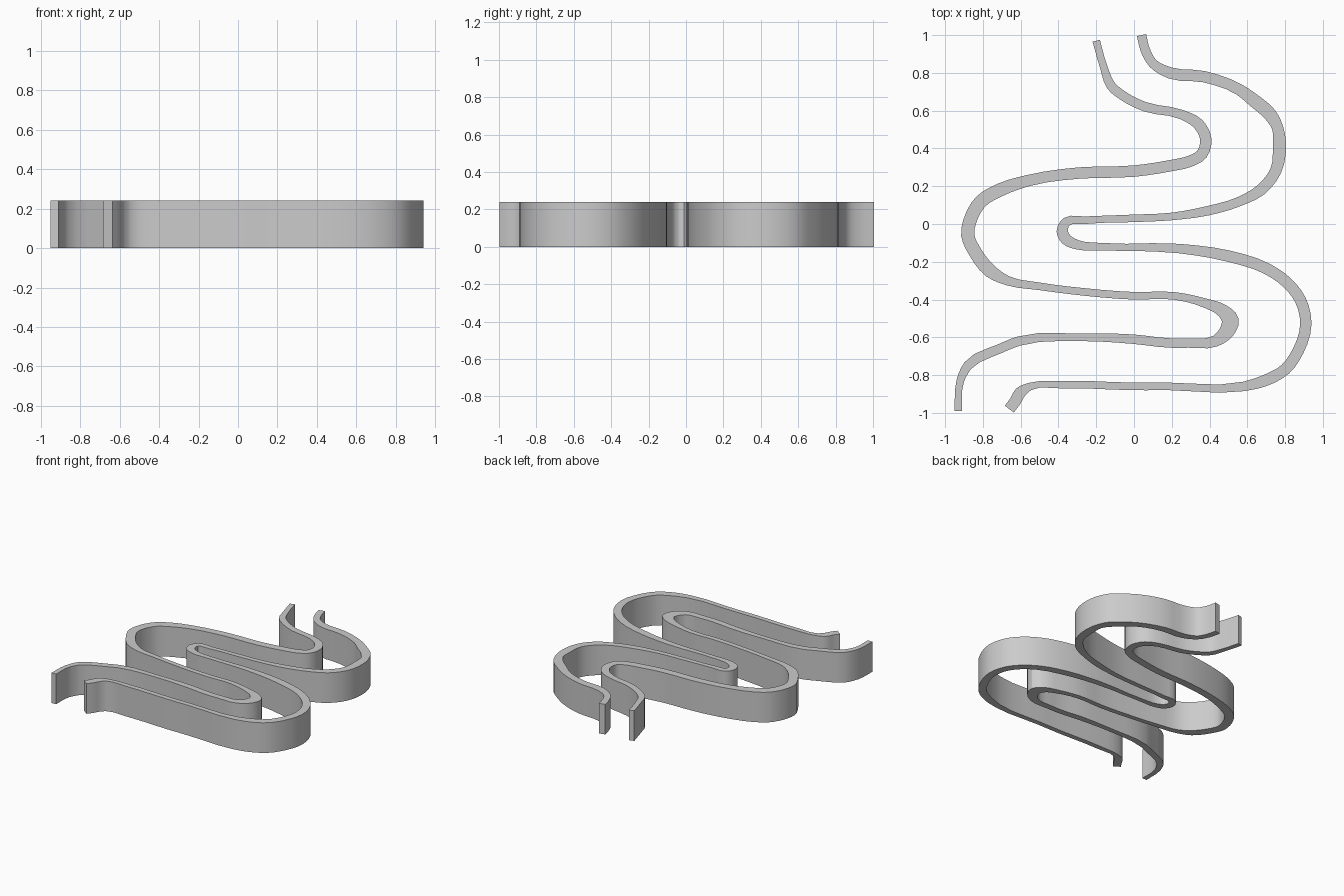
import bpy
import bmesh
from mathutils import Vector

HEIGHT = 0.24
STEPS = 3

default = bpy.data.objects.get("Cube")
if default:
    bpy.data.objects.remove(default, do_unlink=True)


def make_material(name, colour):
    material = bpy.data.materials.new(name)
    material.use_nodes = True
    material.diffuse_color = colour
    material.node_tree.nodes["Principled BSDF"].inputs["Base Color"].default_value = colour
    return material


def smooth_path(points):
    """Hermite curve through (x, y, thickness) points, spaced by chord length."""
    points = [Vector(p) / 100 for p in points]
    spans = [(b.xy - a.xy).length for a, b in zip(points, points[1:])]
    slopes = [(b - a) / s for a, b, s in zip(points, points[1:], spans)]
    tangents = [slopes[0]]
    for before, after, s, t in zip(slopes, slopes[1:], spans, spans[1:]):
        tangents.append((before * t + after * s) / (s + t))
    tangents.append(slopes[-1])
    path = []
    for i, span in enumerate(spans):
        for step in range(STEPS):
            u = step / STEPS
            v = 1 - u
            path.append(points[i] * (1 + 2 * u) * v * v
                        + points[i + 1] * (1 + 2 * v) * u * u
                        + tangents[i] * (span * u * v * v)
                        - tangents[i + 1] * (span * v * u * u))
    path.append(points[-1])
    return path


def build_wall(name, points, material):
    """Flat ribbon of varying thickness, extruded upwards into a wall."""
    path = smooth_path(points)
    bm = bmesh.new()
    rows = []
    for i, point in enumerate(path):
        along = path[min(i + 1, len(path) - 1)].xy - path[max(i - 1, 0)].xy
        side = Vector((-along.y, along.x)).normalized() * (point.z / 2)
        rows.append([bm.verts.new((*(point.xy + side * sign), 0)) for sign in (1, -1)])
    for (a, b), (c, d) in zip(rows, rows[1:]):
        bm.faces.new((a, b, d, c))
    extruded = bmesh.ops.extrude_face_region(bm, geom=bm.faces[:], use_keep_orig=True)
    top = [g for g in extruded["geom"] if isinstance(g, bmesh.types.BMVert)]
    bmesh.ops.translate(bm, verts=top, vec=(0, 0, HEIGHT))
    bmesh.ops.recalc_face_normals(bm, faces=bm.faces[:])
    mesh = bpy.data.meshes.new(name)
    bm.to_mesh(mesh)
    bm.free()
    mesh.materials.append(material)
    wall = bpy.data.objects.new(name, mesh)
    bpy.context.collection.objects.link(wall)
    bpy.ops.object.select_all(action="DESELECT")
    wall.select_set(True)
    bpy.context.view_layer.objects.active = wall
    bpy.ops.object.shade_smooth_by_angle()


# Wall centre lines from back to front: x, y, thickness in hundredths
right_wall = [
    (-20, 97, 4), (-16, 83, 4), (-12, 73, 5), (-6, 68, 5), (6, 62, 5),
    (25, 58, 5), (34, 53, 6), (38, 45, 6), (36, 37, 6), (29, 33, 6),
    (20, 31, 6), (0, 28, 6), (-29, 27, 6), (-56, 23, 6), (-71, 18, 7),
    (-81, 12, 7), (-86, 4, 7), (-88, -6, 7), (-84, -15, 7), (-76, -25, 7),
    (-67, -30, 5), (-50, -33, 4), (-26, -36, 4), (0, -38, 4), (21, -38, 4),
    (38, -42, 5), (47, -46, 7), (51, -51, 9), (49, -57, 8), (43, -62, 6),
    (29, -63, 5), (19, -63, 5), (0, -61, 5), (-29, -60, 4), (-61, -62, 5),
    (-71, -66, 5), (-88, -75, 5), (-92, -83, 4), (-93, -99, 4),
]
left_wall = [
    (4, 100, 5), (6, 92, 5), (10, 85, 5), (19, 80, 6), (37, 78, 6),
    (56, 71, 6), (64, 65, 7), (72, 58, 7), (76, 51, 6), (77, 42, 7),
    (75, 28, 6), (67, 18, 6), (56, 12, 5), (39, 7, 5), (20, 4, 4),
    (0, 3, 4), (-26, 2, 4), (-36, 1, 5), (-38, -4, 6), (-36, -8, 6),
    (-30, -11, 5), (-18, -12, 4), (24, -13, 5), (50, -17, 6), (71, -24, 6),
    (81, -31, 6), (88, -40, 6), (91, -53, 6), (87, -67, 6), (80, -77, 6),
    (69, -83, 6), (58, -86, 5), (19, -86, 4), (0, -86, 4), (-39, -85, 4),
    (-55, -86, 4), (-60, -89, 6), (-63, -94, 6), (-66, -98, 6),
]

grey = make_material("light grey", (0.6, 0.6, 0.6, 1))
build_wall("right_winding_wall", right_wall, grey)
build_wall("left_winding_wall", left_wall, grey)
